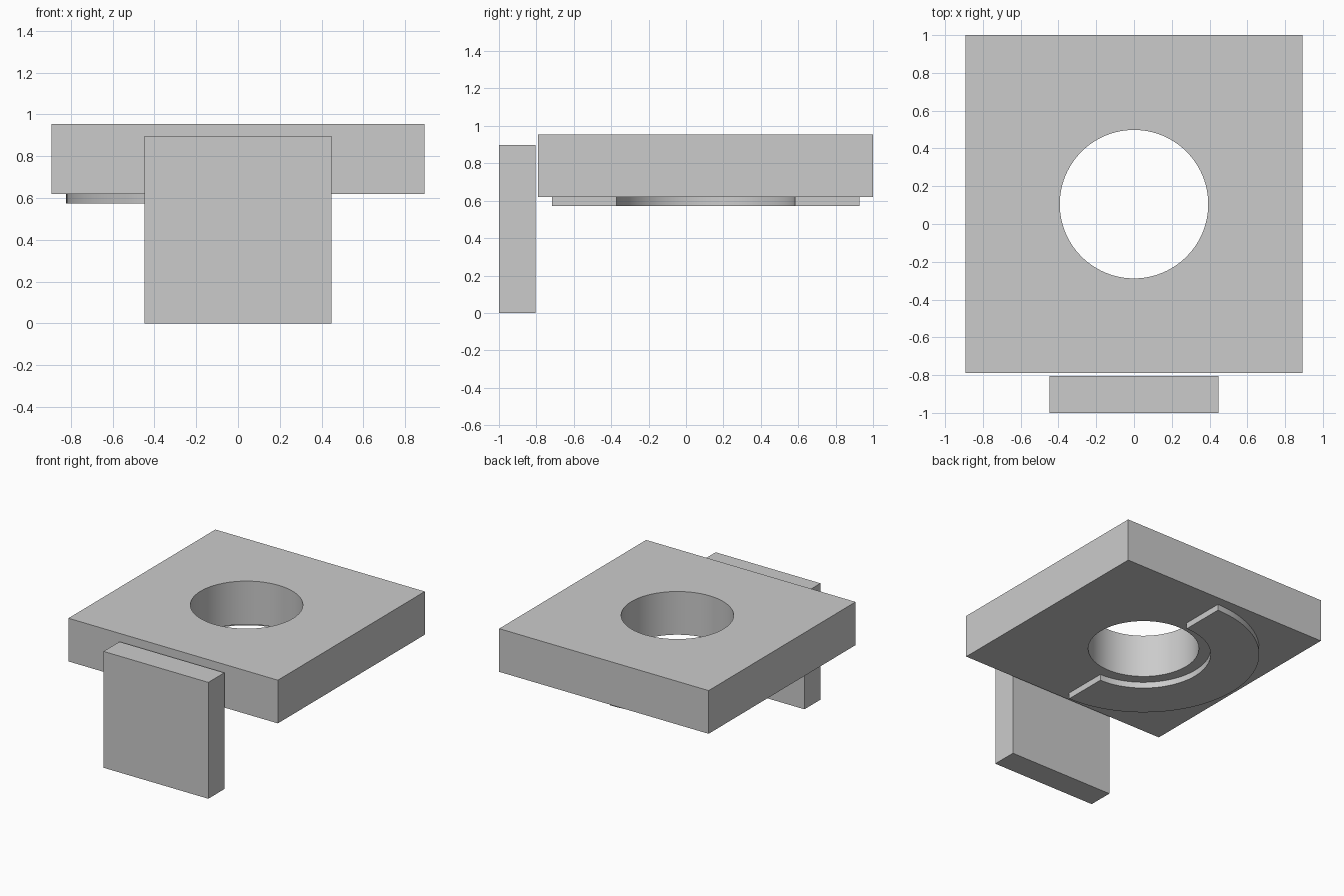
import bpy, bmesh, math
from mathutils import Vector

cube = bpy.data.objects.get("Cube")
if cube:
    bpy.data.objects.remove(cube, do_unlink=True)

# Single matte grey
grey = bpy.data.materials.new("light_grey")
grey.use_nodes = True
color = (0.6, 0.6, 0.6, 1)
grey.diffuse_color = color
grey.node_tree.nodes["Principled BSDF"].inputs["Base Color"].default_value = color

CENTRE_Y = 0.105
PLATE_BOTTOM, PLATE_TOP = 0.62, 0.953


def finish(bm, name):
    bmesh.ops.recalc_face_normals(bm, faces=bm.faces)
    mesh = bpy.data.meshes.new(name)
    bm.to_mesh(mesh)
    bm.free()
    mesh.materials.append(grey)
    obj = bpy.data.objects.new(name, mesh)
    bpy.context.collection.objects.link(obj)
    return obj


def box(name, low, high):
    low, high = Vector(low), Vector(high)
    bm = bmesh.new()
    bmesh.ops.create_cube(bm, size=1)
    bmesh.ops.scale(bm, verts=bm.verts, vec=high - low)
    bmesh.ops.translate(bm, verts=bm.verts, vec=(low + high) / 2)
    return finish(bm, name)


def smooth(obj):
    bpy.ops.object.select_all(action="DESELECT")
    obj.select_set(True)
    bpy.context.view_layer.objects.active = obj
    bpy.ops.object.shade_smooth_by_angle(angle=math.radians(30))


# Thick square plate with a round through-hole
plate = box("plate", (-0.893, -0.79, PLATE_BOTTOM), (0.893, 1, PLATE_TOP))
bm = bmesh.new()
bmesh.ops.create_cone(bm, cap_ends=True, segments=96, radius1=0.393, radius2=0.393, depth=1)
bmesh.ops.translate(bm, verts=bm.verts, vec=(0, CENTRE_Y, PLATE_TOP))
cutter = finish(bm, "hole_cutter")
cutter.hide_render = True
cut = plate.modifiers.new("hole", "BOOLEAN")
cut.operation = "DIFFERENCE"
cut.solver = "EXACT"
cut.object = cutter
bpy.context.view_layer.objects.active = plate
bpy.ops.object.modifier_apply(modifier=cut.name)
bpy.data.objects.remove(cutter, do_unlink=True)
smooth(plate)

# Shallow half ring under the right half of the plate, swept from a rectangle
bm = bmesh.new()
section = [(0.477, 0.573), (0.822, 0.573), (0.822, PLATE_BOTTOM), (0.477, PLATE_BOTTOM)]
start = bm.faces.new([bm.verts.new((0, CENTRE_Y + r, z)) for r, z in section])
bmesh.ops.spin(bm, geom=[start] + start.edges[:] + start.verts[:],
               cent=(0, CENTRE_Y, 0), axis=(0, 0, 1), angle=math.pi,
               steps=48, use_duplicate=False)
# Cap the starting end if the sweep consumed it
open_edges = [e for e in bm.edges if e.is_boundary]
if open_edges:
    bmesh.ops.holes_fill(bm, edges=open_edges, sides=4)
smooth(finish(bm, "half_ring"))

# Upright slab standing just in front of the plate
box("front_slab", (-0.447, -1, 0), (0.447, -0.805, 0.897))
